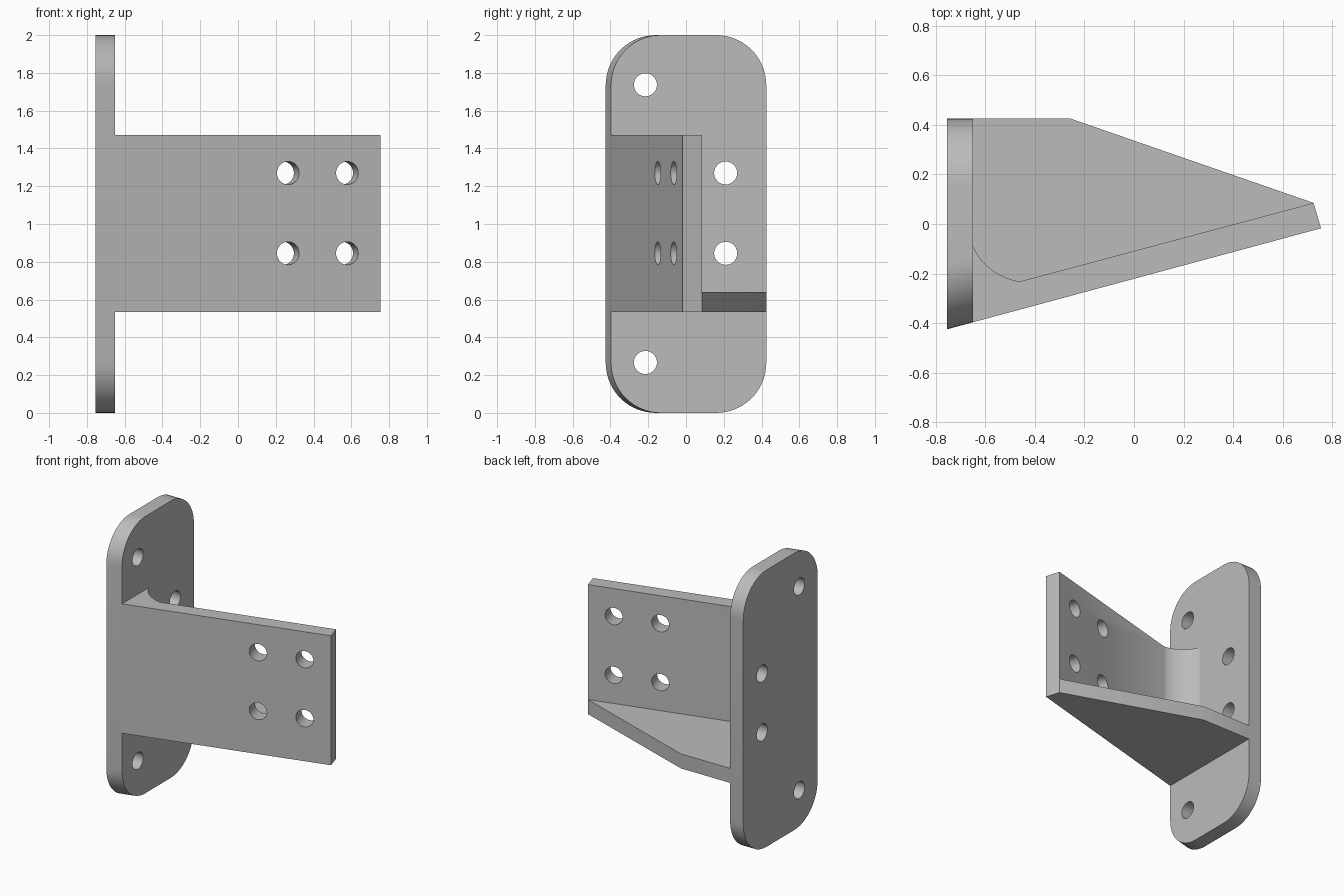
import bpy, bmesh
from math import sin, cos, pi, atan2, radians
from mathutils import Matrix, Vector

cube = bpy.data.objects.get("Cube")
if cube:
    bpy.data.objects.remove(cube, do_unlink=True)

grey = bpy.data.materials.new("plain grey")
grey.use_nodes = True
grey.diffuse_color = (0.5, 0.5, 0.5, 1)
grey.node_tree.nodes["Principled BSDF"].inputs["Base Color"].default_value = (0.5, 0.5, 0.5, 1)

X0, X1 = -0.755, -0.65          # mounting plate back and front
Z0, Z1, FLOOR = 0.535, 1.47, 0.64
HALF = 0.425
SLOPE = 0.27                    # slant of the whole front side
HOLE = 0.061


def front_y(x):
    return -HALF + SLOPE * (x - X0)


def add_object(name, bm):
    bmesh.ops.recalc_face_normals(bm, faces=bm.faces)
    mesh = bpy.data.meshes.new(name)
    bm.to_mesh(mesh)
    bm.free()
    obj = bpy.data.objects.new(name, mesh)
    bpy.context.collection.objects.link(obj)
    mesh.materials.append(grey)
    return obj


def loft(name, first, second):
    """Solid between two outlines with equal point counts."""
    bm = bmesh.new()
    a = [bm.verts.new(p) for p in first]
    b = [bm.verts.new(p) for p in second]
    bm.faces.new(a)
    bm.faces.new(b)
    n = len(a)
    for i in range(n):
        j = (i + 1) % n
        bm.faces.new((a[i], a[j], b[j], b[i]))
    return add_object(name, bm)


def prism(name, outline, low, high):
    return loft(name, [(x, y, low) for x, y in outline], [(x, y, high) for x, y in outline])


def drill(obj, centres, direction):
    """Cut round holes through obj along direction."""
    bm = bmesh.new()
    turn = Vector(direction).to_track_quat('Z', 'Y').to_matrix().to_4x4()
    for c in centres:
        bmesh.ops.create_cone(bm, cap_ends=True, segments=40, radius1=HOLE, radius2=HOLE,
                              depth=0.5, matrix=Matrix.Translation(c) @ turn)
    cutter = add_object("hole_cutter", bm)
    cutter.hide_render = True
    mod = obj.modifiers.new("holes", 'BOOLEAN')
    mod.operation, mod.solver, mod.object = 'DIFFERENCE', 'EXACT', cutter
    bpy.context.view_layer.update()
    cut = bpy.data.meshes.new_from_object(obj.evaluated_get(bpy.context.evaluated_depsgraph_get()))
    obj.modifiers.clear()
    obj.data = cut
    bpy.data.objects.remove(cutter, do_unlink=True)


def rounded_outline(x, radius=0.265, steps=14):
    pts = []
    low = front_y(x)
    for k, (y, z) in enumerate(((HALF - radius, 2 - radius), (low + radius, 2 - radius),
                                (low + radius, radius), (HALF - radius, radius))):
        for i in range(steps + 1):
            a = (k + i / steps) * pi / 2
            pts.append((x, y + radius * cos(a), z + radius * sin(a)))
    return pts


# Mounting plate with rounded corners and a slanted front edge
plate = loft("mounting_plate", rounded_outline(X0), rounded_outline(X1))
drill(plate, [(X0, -0.215, 1.737), (X0, 0.21, 1.27), (X0, 0.21, 0.845), (X0, -0.215, 0.267)], (1, 0, 0))

# Angled arm, thickened by a curved root where it meets the plate
root, knee, tip = Vector((X1, -0.09)), Vector((-0.46, -0.232)), (0.725, 0.085)
centre, radius = Vector((-0.427, 0.01)), 0.244
a0 = atan2(*(knee - centre).yx)
a1 = atan2(*(root - centre).yx)
curve = [knee]
for i in range(1, 14):
    a = a0 + (a1 - a0) * i / 14
    curve.append(centre + radius * Vector((cos(a), sin(a))))
curve.append(root)
arm = prism("angled_arm", [(X1, front_y(X1)), (0.755, front_y(0.755)), tip] + curve, Z0, Z1)
drill(arm, [(x, front_y(x), z) for x in (0.265, 0.578) for z in (0.845, 1.27)], (-SLOPE, 1, 0))

# Floor gusset bracing the arm against the plate
gusset = prism("floor_gusset", [tip, (-0.255, HALF), (X1, HALF)] + curve[::-1], Z0, FLOOR)

bpy.ops.object.select_all(action='DESELECT')
for part in (plate, arm, gusset):
    part.select_set(True)
bpy.context.view_layer.objects.active = plate
bpy.ops.object.shade_smooth_by_angle(angle=radians(30))
